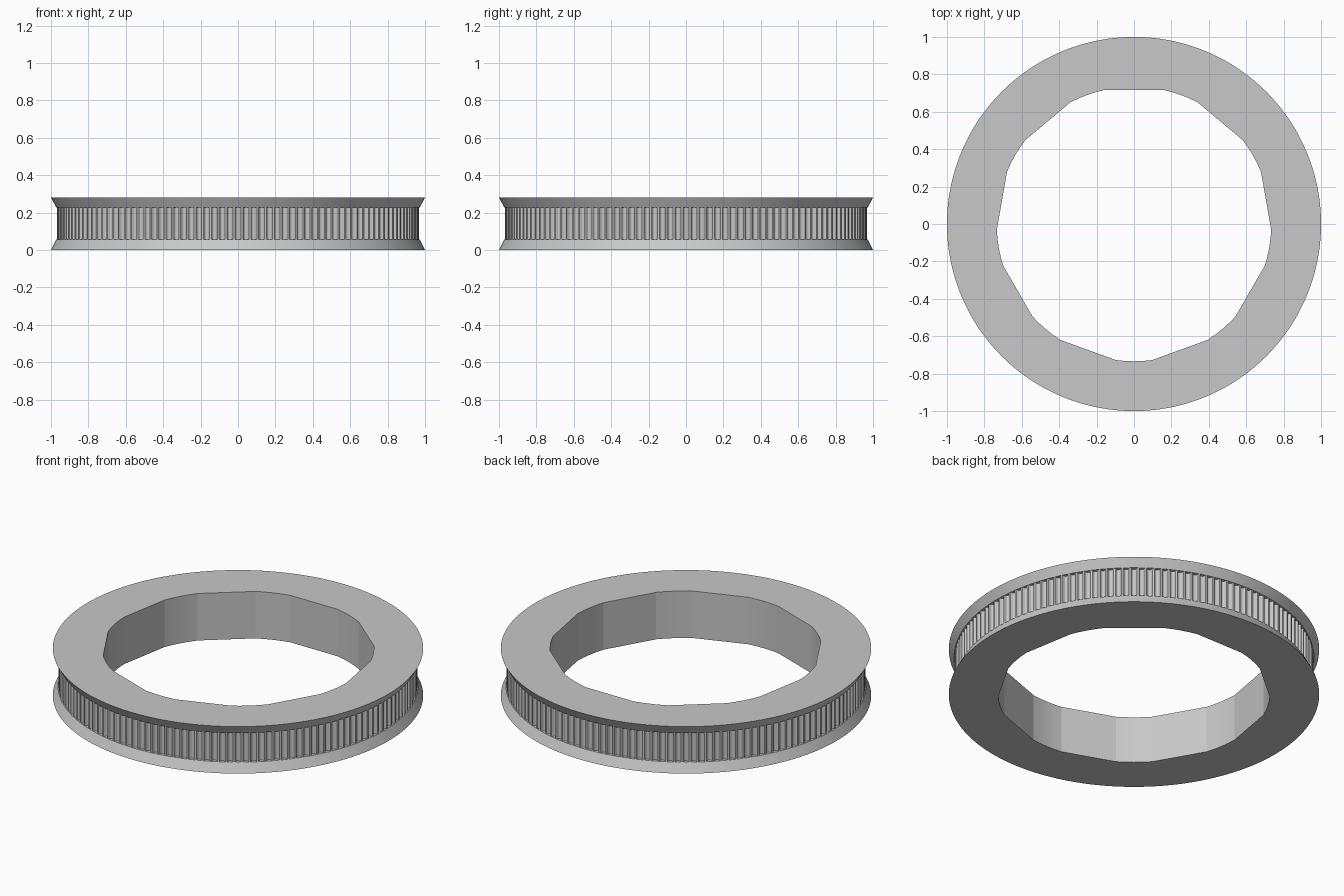
import bpy
import bmesh
from math import radians, cos, sin, acos

cube = bpy.data.objects.get("Cube")
if cube:
    bpy.data.objects.remove(cube, do_unlink=True)

HEIGHT = 0.28
TEETH = 144
RIM, NECK, LAND, DEPTH = 1.0, 0.972, 0.969, 0.016
LOW, HIGH = 0.055, 0.228
BORE, FLAT = 0.734, 0.717

grey = bpy.data.materials.new("plain grey")
grey.use_nodes = True
colour = (0.58, 0.58, 0.58, 1)
grey.diffuse_color = colour
grey.node_tree.nodes["Principled BSDF"].inputs["Base Color"].default_value = colour

# One rounded belt groove: position within the pitch, share of full depth
half = [(-0.38, 0), (-0.31, 0.25), (-0.25, 0.7), (-0.13, 0.95)]
groove = half + [(0, 1)] + [(-f, d) for f, d in reversed(half)]
samples = [(radians(360) * (t + f) / TEETH, d) for t in range(TEETH) for f, d in groove]

bm = bmesh.new()


def ring(points, z):
    return [bm.verts.new((r * cos(a), r * sin(a), z)) for a, r in points]


def bridge(lower, upper):
    n = len(lower)
    for i in range(n):
        j = (i + 1) % n
        bm.faces.new((lower[i], lower[j], upper[j], upper[i]))


def circle(radius):
    return [(a, radius) for a, _ in samples]


# Outer wall: flared flange, toothed band, flared flange
toothed = [(a, LAND - DEPTH * d) for a, d in samples]
levels = [(circle(RIM), 0), (circle(NECK), LOW), (toothed, LOW),
          (toothed, HIGH), (circle(NECK), HIGH), (circle(RIM), HEIGHT)]
outer = [ring(points, z) for points, z in levels]
for lower, upper in zip(outer, outer[1:]):
    bridge(lower, upper)

# Bore: round hole with nine flats
corner = acos(FLAT / BORE)
pitch = radians(40)
ARC = 4
hole = []
for k in range(9):
    start = radians(90) + k * pitch + corner
    sweep = pitch - 2 * corner
    hole += [(start + sweep * i / ARC, BORE) for i in range(ARC + 1)]
inner = [ring(hole, 0), ring(hole, HEIGHT)]
bridge(inner[1], inner[0])

# Flat end faces between rim and bore
for rim, bore in ((outer[0], inner[0]), (outer[-1], inner[1])):
    edges = [bm.edges.get((loop[i - 1], loop[i]))
             for loop in (rim, bore) for i in range(len(loop))]
    bmesh.ops.triangle_fill(bm, edges=edges, use_beauty=True)

bmesh.ops.recalc_face_normals(bm, faces=bm.faces)
mesh = bpy.data.meshes.new("belt_pulley_ring")
bm.to_mesh(mesh)
bm.free()
mesh.materials.append(grey)
pulley = bpy.data.objects.new("belt_pulley_ring", mesh)
bpy.context.collection.objects.link(pulley)

# Smooth the flanges while keeping the rims, teeth and flats crisp
bpy.ops.object.select_all(action="DESELECT")
pulley.select_set(True)
bpy.context.view_layer.objects.active = pulley
bpy.ops.object.shade_smooth_by_angle(angle=radians(8))
